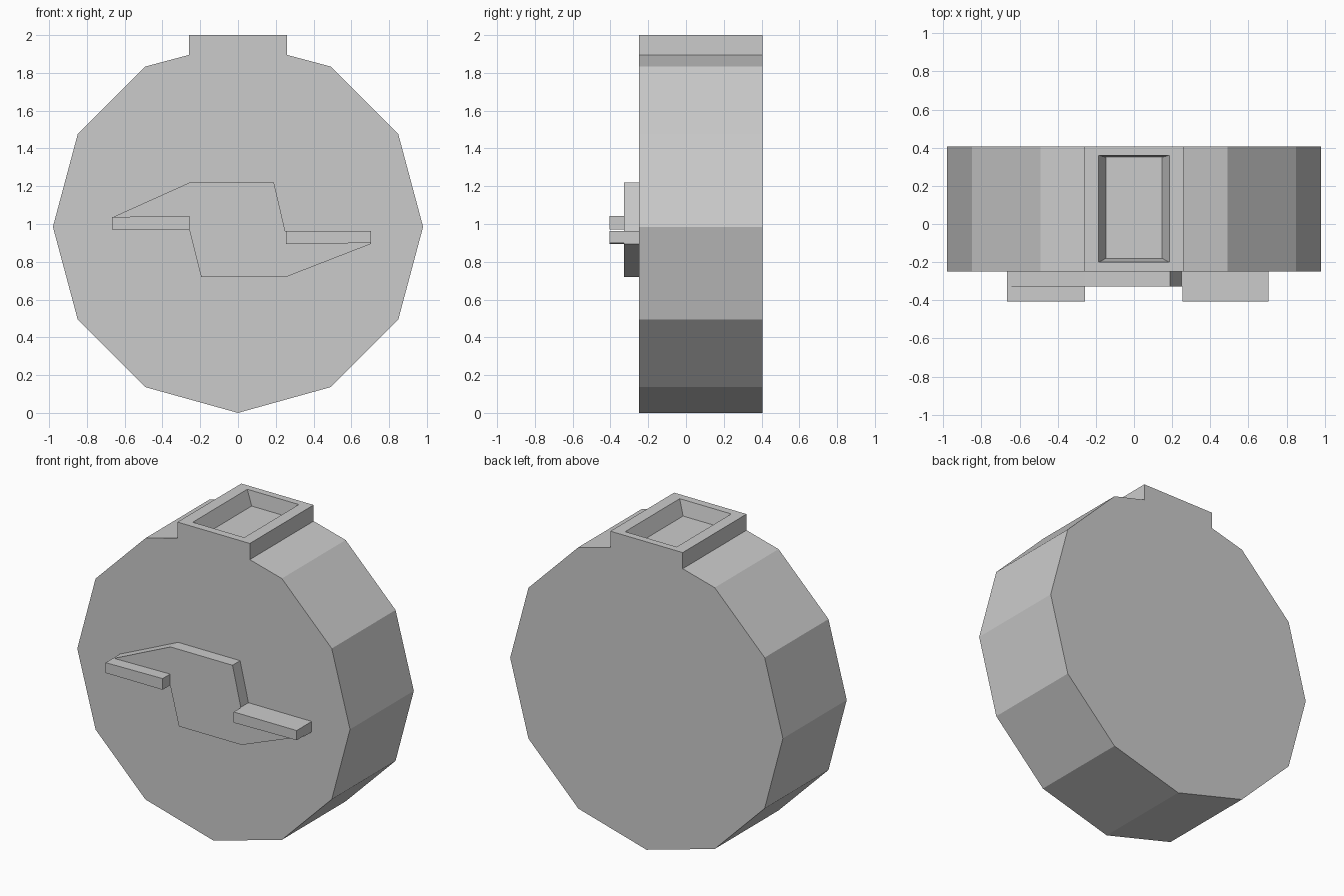
import bpy, bmesh, math

if "Cube" in bpy.data.objects:
    bpy.data.objects.remove(bpy.data.objects["Cube"])


def prism(name, outline, y0, y1):
    """Extrude an (x, z) outline from y0 to y1; returns the object."""
    bm = bmesh.new()
    face = bm.faces.new([bm.verts.new((x, y0, z)) for x, z in outline])
    ext = bmesh.ops.extrude_face_region(bm, geom=[face])
    for v in ext["geom"]:
        if isinstance(v, bmesh.types.BMVert):
            v.co.y = y1
    bmesh.ops.recalc_face_normals(bm, faces=bm.faces)
    mesh = bpy.data.meshes.new(name)
    bm.to_mesh(mesh)
    bm.free()
    obj = bpy.data.objects.new(name, mesh)
    bpy.context.collection.objects.link(obj)
    return obj


# Twelve-sided body whose top corner is replaced by a square neck
R, CZ, NECK = 0.98, 0.985, 0.26
ring = [(R * math.sin(math.radians(a)), CZ + R * math.cos(math.radians(a)))
        for a in range(30, 331, 30)]
ring[5] = (0, 0)
neck = [(-NECK, 1.895), (-NECK, 2.0), (NECK, 2.0), (NECK, 1.895)]
body = prism("body", ring + neck, -0.25, 0.405)

# Tapered rectangular recess in the neck top
bm = bmesh.new()
bm.from_mesh(body.data)
top = max(bm.faces, key=lambda f: f.calc_center_median().z)
for half_x, y0, y1, z in ((0.185, -0.20, 0.36, 2.0), (0.147, -0.18, 0.35, 1.905)):
    bmesh.ops.inset_individual(bm, faces=[top], thickness=0.01)
    mid_y = top.calc_center_median().y
    for v in top.verts:
        v.co = (math.copysign(half_x, v.co.x), y0 if v.co.y < mid_y else y1, z)
bm.normal_update()
bm.to_mesh(body.data)
bm.free()

# Raised plate on the front
prism("front_plate",
      [(-0.655, 1.04), (-0.255, 1.22), (0.19, 1.22), (0.25, 0.963), (0.705, 0.93),
       (0.705, 0.895), (0.255, 0.72), (-0.195, 0.72), (-0.258, 0.97), (-0.655, 0.97)],
      -0.328, -0.245)

# Two bars standing proud of the plate
prism("left_bar", [(-0.667, 0.97), (-0.667, 1.037), (-0.258, 1.043), (-0.258, 0.97)],
      -0.405, -0.245)
prism("right_bar", [(0.253, 0.893), (0.253, 0.963), (0.705, 0.963), (0.705, 0.9)],
      -0.405, -0.245)
